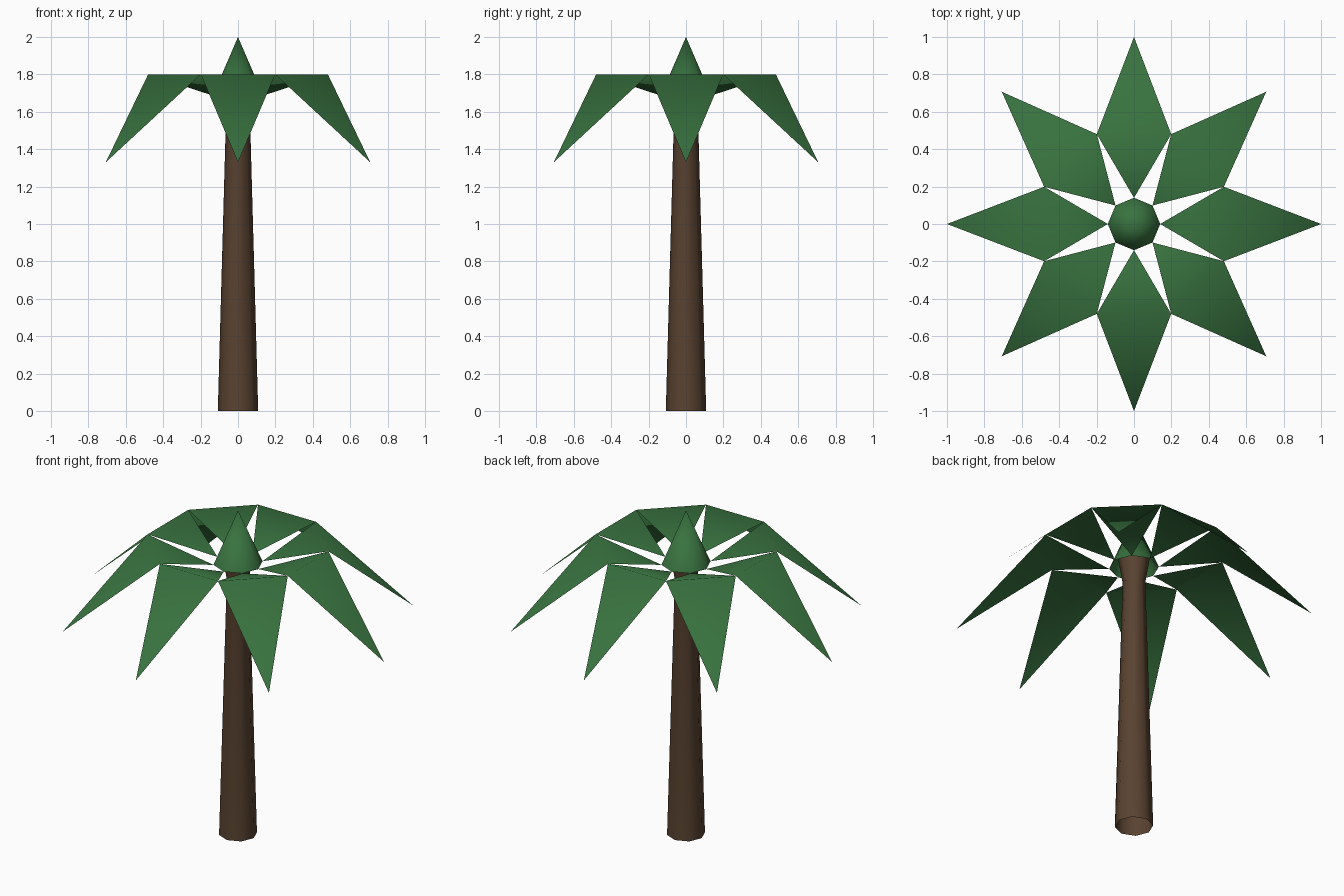
import bpy, bmesh
from math import cos, sin, pi

if "Cube" in bpy.data.objects:
    bpy.data.objects.remove(bpy.data.objects["Cube"])

SIDES = 8
STEP = 2 * pi / SIDES


def material(name, colour):
    mat = bpy.data.materials.new(name)
    mat.diffuse_color = (*colour, 1)
    mat.use_nodes = True
    mat.node_tree.nodes["Principled BSDF"].inputs["Base Color"].default_value = mat.diffuse_color
    return mat


def ring(bm, radius, z, turn=0.0):
    return [bm.verts.new((radius * cos(i * STEP + turn), radius * sin(i * STEP + turn), z))
            for i in range(SIDES)]


def finish(bm, name, mat):
    mesh = bpy.data.meshes.new(name)
    bm.to_mesh(mesh)
    bm.free()
    for poly in mesh.polygons:
        poly.use_smooth = True
    mesh.materials.append(mat)
    obj = bpy.data.objects.new(name, mesh)
    bpy.context.collection.objects.link(obj)
    return obj


bark = material("bark", (0.10, 0.055, 0.03))
leaf = material("leaf", (0.04, 0.17, 0.05))

# Trunk: open tapered tube with a slight flare inside the crown
bm = bmesh.new()
rings = [ring(bm, r, z) for r, z in ((0.108, 0), (0.064, 1.58), (0.09, 1.74))]
for low, high in zip(rings, rings[1:]):
    for i in range(SIDES):
        j = (i + 1) % SIDES
        bm.faces.new((low[i], low[j], high[j], high[i]))
finish(bm, "trunk", bark)

# Crown bud: open eight-sided cone
bm = bmesh.new()
base = ring(bm, 0.14, 1.675)
apex = bm.verts.new((0, 0, 2))
for i in range(SIDES):
    bm.faces.new((base[i], base[(i + 1) % SIDES], apex))
finish(bm, "crown_bud", leaf)

# Fronds: folded kites joined at their wide corners
bm = bmesh.new()
inner = ring(bm, 0.14, 1.675)
wide = ring(bm, 0.52, 1.8, STEP / 2)
tips = ring(bm, 1.0, 1.33)
for i in range(SIDES):
    bm.faces.new((inner[i], wide[i], wide[i - 1]))
    bm.faces.new((tips[i], wide[i - 1], wide[i]))
bm.normal_update()
for f in bm.faces:
    if f.normal.z < 0:
        f.normal_flip()
finish(bm, "fronds", leaf)
